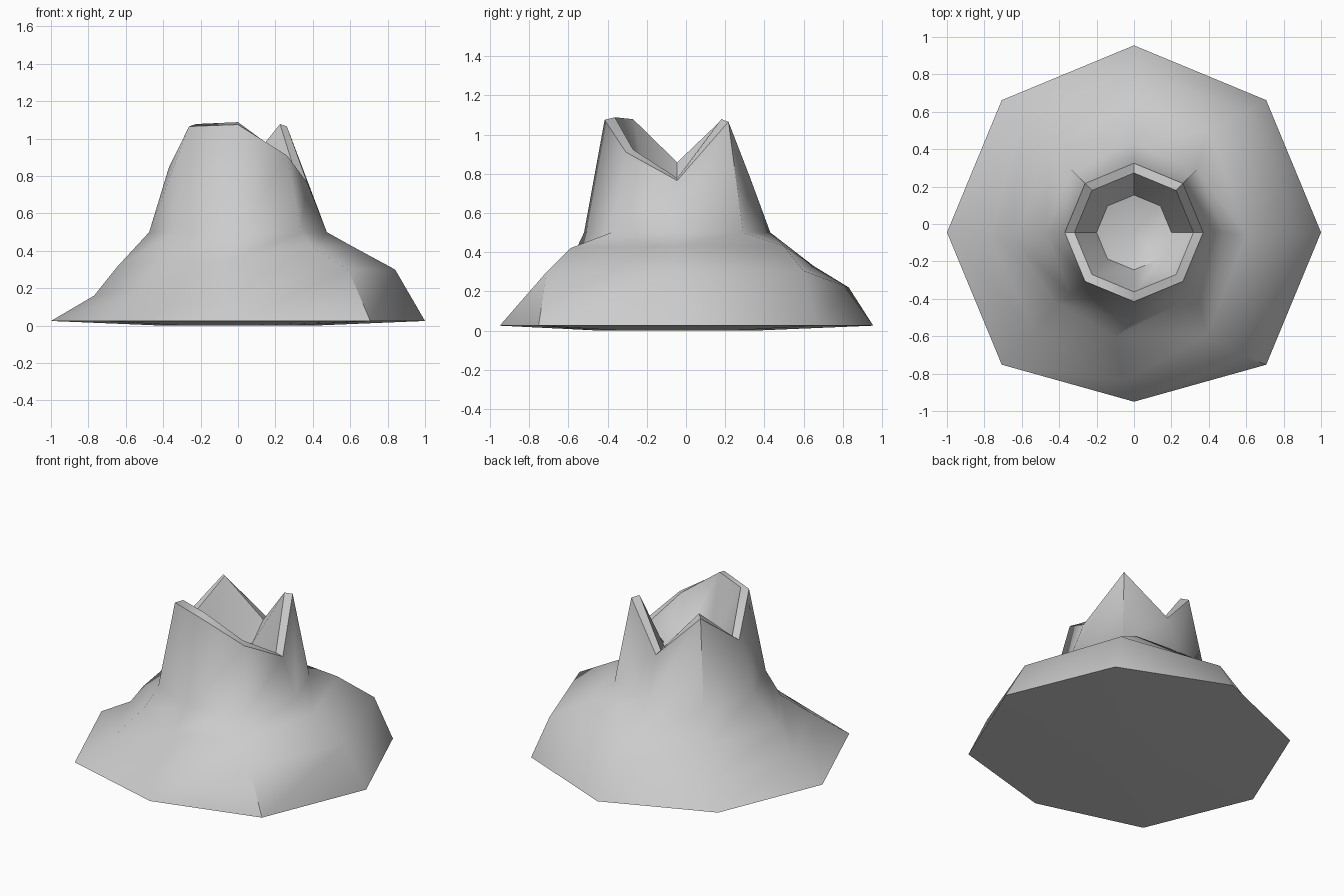
import bpy, bmesh, math

if "Cube" in bpy.data.objects:
    bpy.data.objects.remove(bpy.data.objects["Cube"])

N = 8          # octagonal cross-section, corners start at +x and run counter-clockwise
CY = -0.045    # axis of the cone


def ring(radius, heights):
    """Regular octagonal loop with one height, or a height per corner."""
    if not isinstance(heights, (list, tuple)):
        heights = [heights] * N
    return [(radius * math.cos(i * math.tau / N),
             CY + radius * math.sin(i * math.tau / N), heights[i]) for i in range(N)]


# Skirt: flat base edge, front corner slightly pulled in
base = ring(1.0, 0.025)
base[6] = (0, -0.95, 0.025)

# Irregular lower slope: E, NE, N, NW, W, SW, S, SE
outer_slope = [(0.84, -0.05, 0.30), (0.61, 0.60, 0.305), (0, 0.83, 0.22), (-0.60, 0.54, 0.17),
               (-0.77, -0.06, 0.16), (-0.53, -0.585, 0.185), (-0.06, -0.84, 0.14), (0.59, -0.71, 0.30)]
inner_slope = [(0.60, -0.06, 0.43), (0.40, 0.50, 0.43), (0, 0.65, 0.33), (-0.45, 0.40, 0.32),
               (-0.65, -0.09, 0.31), (-0.42, -0.42, 0.34), (-0.10, -0.60, 0.33), (0.395, -0.59, 0.42)]

# Neck, jagged rim and crater
rim = [0.765, 1.065, 0.785, 1.06, 0.845, 1.065, 1.075, 0.91]
loops = [ring(0.4, 0.0), base, outer_slope, inner_slope, ring(0.475, 0.5),
         ring(0.37, rim), ring(0.318, [z + 0.013 for z in rim]), ring(0.2, 0.68)]

bm = bmesh.new()
rows = [[bm.verts.new(p) for p in loop] for loop in loops]
for a, b in zip(rows, rows[1:]):
    for i in range(N):
        j = (i + 1) % N
        bm.faces.new((a[i], a[j], b[j], b[i]))
bm.faces.new(rows[0][::-1])                       # underside

# Crater floor
floor = bm.verts.new((0, CY, 0.63))
for i in range(N):
    bm.faces.new((rows[-1][i], rows[-1][(i + 1) % N], floor))
bmesh.ops.recalc_face_normals(bm, faces=bm.faces)

mesh = bpy.data.meshes.new("volcano_cone")
bm.to_mesh(mesh)
bm.free()
volcano = bpy.data.objects.new("volcano_cone", mesh)
bpy.context.collection.objects.link(volcano)

# Soft shading with crisp ridges
bpy.context.view_layer.objects.active = volcano
volcano.select_set(True)
bpy.ops.object.shade_smooth_by_angle(angle=math.radians(50))
